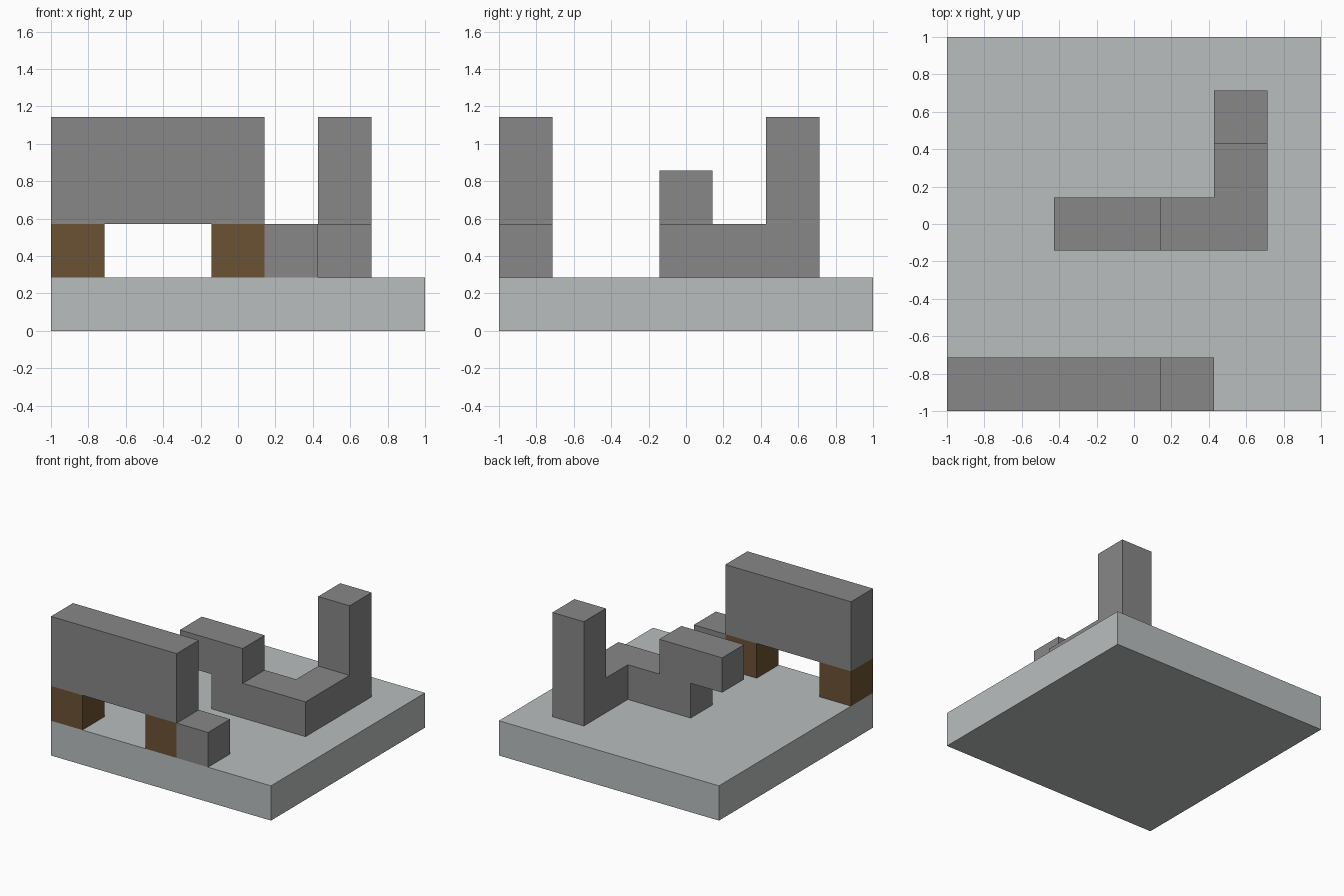
import bpy
import bmesh
from mathutils import Vector

default = bpy.data.objects.get("Cube")
if default:
    bpy.data.objects.remove(default, do_unlink=True)

GRID = 7
UNIT = 2 / GRID


def material(name, rgb):
    mat = bpy.data.materials.new(name)
    mat.use_nodes = True
    mat.diffuse_color = (*rgb, 1)
    bsdf = next(n for n in mat.node_tree.nodes if n.type == "BSDF_PRINCIPLED")
    bsdf.inputs["Base Color"].default_value = (*rgb, 1)
    return mat


pale_grey = material("pale_grey", (0.49, 0.515, 0.515))
stone_grey = material("stone_grey", (0.242, 0.242, 0.242))
wood_brown = material("wood_brown", (0.147, 0.084, 0.033))


def block_part(name, mat, *boxes):
    """Join boxes, each (first cell, size in cells), into one clean outer shell."""
    cells = {
        (x, y, z)
        for (x0, y0, z0), (w, d, h) in boxes
        for x in range(x0, x0 + w)
        for y in range(y0, y0 + d)
        for z in range(z0, z0 + h)
    }
    bm = bmesh.new()
    for cell in cells:
        middle = Vector(cell) + Vector((0.5, 0.5, 0.5))
        for axis in range(3):
            for sign in (-1, 1):
                n = Vector((0, 0, 0))
                n[axis] = sign
                if tuple(int(c + s) for c, s in zip(cell, n)) in cells:
                    continue
                u = Vector((n.y, n.z, n.x))
                v = n.cross(u)
                corners = [middle + (n + a * u + b * v) / 2
                           for a, b in ((-1, -1), (1, -1), (1, 1), (-1, 1))]
                bm.faces.new([bm.verts.new(c) for c in corners])
    bmesh.ops.remove_doubles(bm, verts=bm.verts, dist=0.001)
    bmesh.ops.dissolve_limit(bm, angle_limit=0.01, verts=bm.verts, edges=bm.edges)
    for vert in bm.verts:
        vert.co = (vert.co - Vector((GRID / 2, GRID / 2, 0))) * UNIT
    bmesh.ops.recalc_face_normals(bm, faces=bm.faces)
    mesh = bpy.data.meshes.new(name)
    bm.to_mesh(mesh)
    bm.free()
    mesh.materials.append(mat)
    obj = bpy.data.objects.new(name, mesh)
    bpy.context.collection.objects.link(obj)
    return obj


# Ground slab
block_part("base_slab", pale_grey, ((0, 0, 0), (GRID, GRID, 1)))

# Front wall on two wooden blocks, with a loose stone beside it
block_part("front_wall", stone_grey, ((0, 0, 2), (4, 1, 2)))
for side, x in (("right", 0), ("left", 3)):
    block_part(side + "_wooden_support", wood_brown, ((x, 0, 1), (1, 1, 1)))
block_part("side_stone", stone_grey, ((4, 0, 1), (1, 1, 1)))

# Bent low wall with an overhanging beam and a corner column
block_part("bent_wall", stone_grey,
           ((3, 3, 1), (3, 1, 1)),
           ((2, 3, 2), (2, 1, 1)),
           ((5, 4, 1), (1, 1, 1)),
           ((5, 5, 1), (1, 1, 3)))
